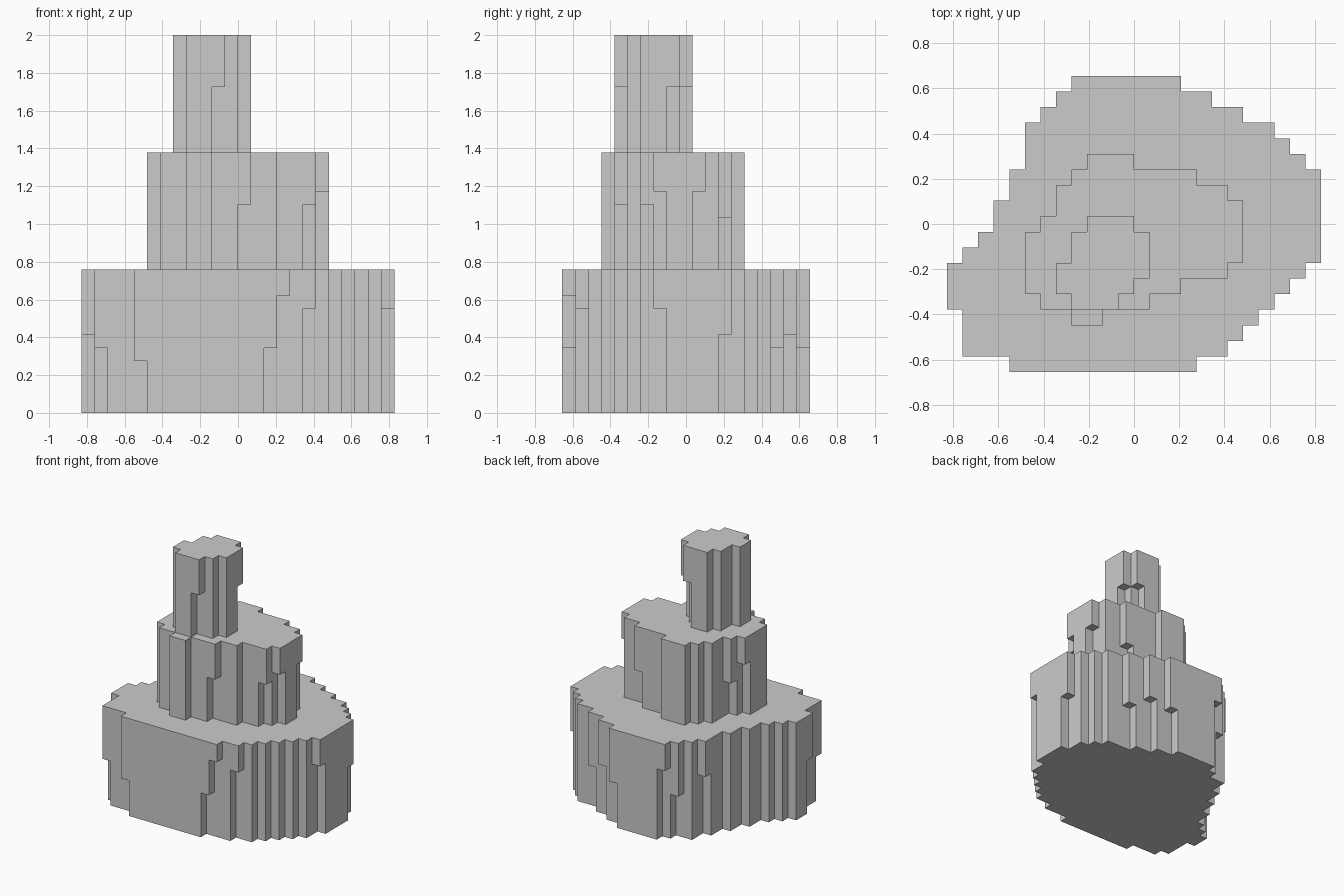
import bpy, bmesh
from math import radians
from mathutils import Vector

if "Cube" in bpy.data.objects:
    bpy.data.objects.remove(bpy.data.objects["Cube"])

CELL = 2 / 29            # block size: the tower is 29 blocks high
ORIGIN = Vector((-12 * CELL, -9.5 * CELL, 0))


def side_at(points, row):
    """Block column of a slanted outline side at a given row."""
    for (r0, c0), (r1, c1) in zip(points, points[1:]):
        if r0 <= row <= r1:
            return round(c0 + (c1 - c0) * (row - r0) / (r1 - r0))


def tier_cells(z0, z1, left, right, left_notch, right_notch):
    """Fill between two outline sides; a notch undercuts a row's end block."""
    cells = set()
    for j in range(left[0][0], left[-1][0] + 1):
        lo, hi = side_at(left, j), side_at(right, j)
        for i in range(lo, hi):
            base = z0
            if i == lo:
                base = left_notch.get(j, z0)
            elif i == hi - 1:
                base = right_notch.get(j, z0)
            cells |= {(i, j, k) for k in range(base, z1)}
    return cells


def build_tier(name, cells, filled):
    """Skin the blocks, leaving out every face hidden by a neighbour."""
    bm = bmesh.new()
    for cell in cells:
        for axis in range(3):
            for side in (0, 1):
                near = list(cell)
                near[axis] += 2 * side - 1
                if tuple(near) in filled:
                    continue
                b, c = (axis + 1) % 3, (axis + 2) % 3
                corners = []
                for u, v in ((0, 0), (1, 0), (1, 1), (0, 1)):
                    p = Vector(cell)
                    p[axis] += side
                    p[b] += u
                    p[c] += v
                    corners.append(bm.verts.new(ORIGIN + p * CELL))
                bm.faces.new(corners if side else corners[::-1])
    bmesh.ops.remove_doubles(bm, verts=bm.verts, dist=CELL / 100)
    # Merge the coplanar squares into clean flat panels
    bmesh.ops.dissolve_limit(bm, angle_limit=radians(1),
                             verts=bm.verts, edges=bm.edges)
    mesh = bpy.data.meshes.new(name)
    bm.to_mesh(mesh)
    bm.free()
    bpy.context.collection.objects.link(bpy.data.objects.new(name, mesh))


# Wide bottom tier
bottom = tier_cells(
    0, 11,
    left=[(0, 4), (1, 1.4), (4, 0.2), (6, 0.4), (9, 2.7), (15, 5.45), (18, 8)],
    right=[(0, 16), (1, 18), (7, 24), (12, 24), (15, 21), (18, 15)],
    left_notch={0: 4, 1: 5, 4: 6, 15: 7, 17: 5, 18: 8},
    right_notch={0: 9, 1: 8, 7: 8, 12: 6, 16: 5, 17: 6, 18: 5})
bottom -= {(14, 0, k) for k in range(5)}     # second step of the front notch

# Middle tier
middle = tier_cells(
    11, 20,
    left=[(3, 8), (5, 4.6), (8, 5.2), (13, 9)],
    right=[(3, 10), (6, 18), (7, 19), (10, 19.2), (12, 16), (13, 12)],
    left_notch={8: 17, 9: 15},
    right_notch={4: 16, 6: 16, 7: 17, 10: 17, 12: 15})

# Narrow top tier
top = tier_cells(
    20, 29,
    left=[(4, 8), (5, 6.8), (9, 9)],
    right=[(4, 11), (6, 13), (8, 13), (9, 12)],
    left_notch={},
    right_notch={4: 25, 8: 25, 9: 25})

filled = bottom | middle | top
build_tier("bottom_tier", bottom, filled)
build_tier("middle_tier", middle, filled)
build_tier("top_tier", top, filled)
